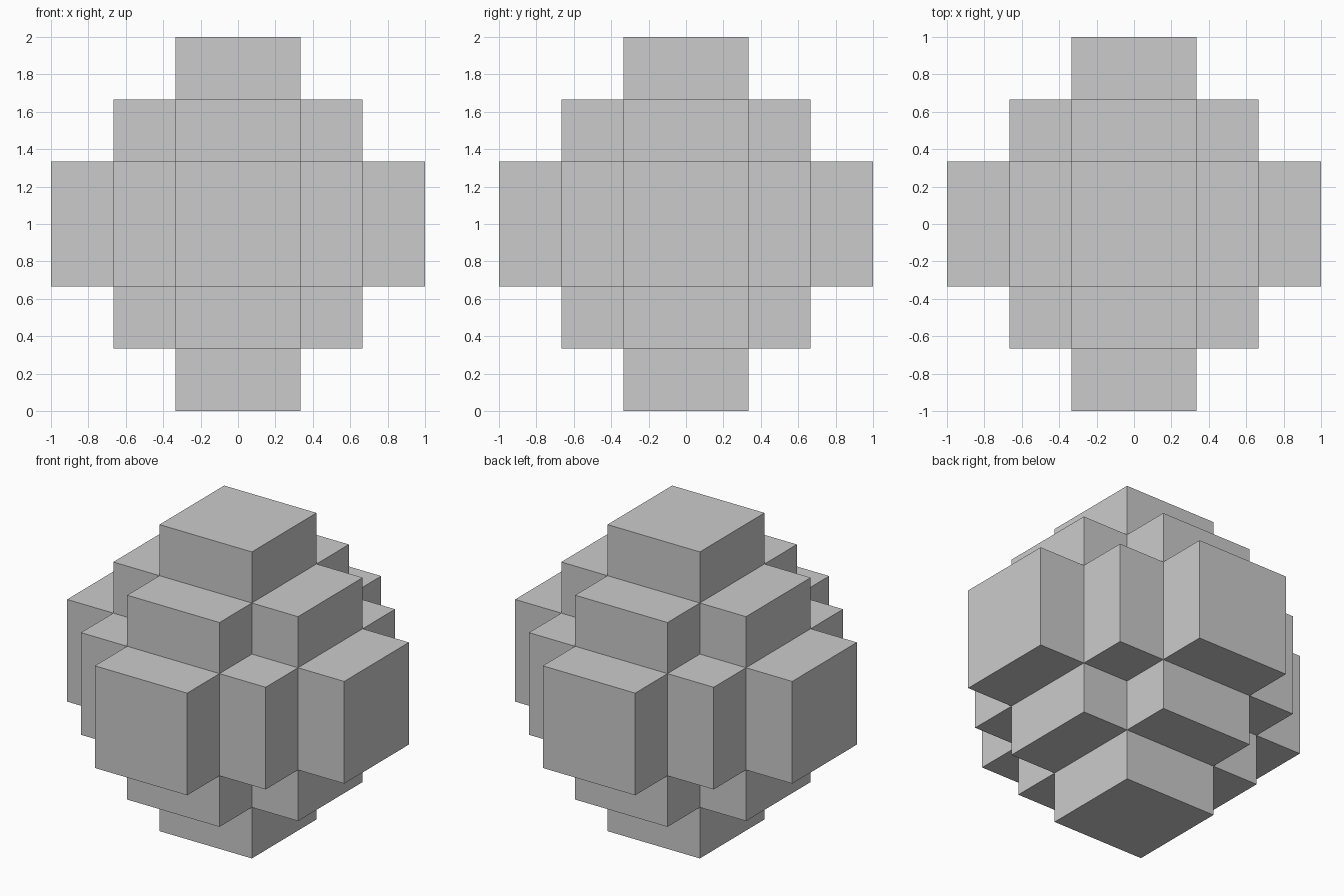
import bpy, bmesh
from itertools import product
from mathutils import Vector

if "Cube" in bpy.data.objects:
    bpy.data.objects.remove(bpy.data.objects["Cube"])

U = 1 / 3  # cell size of the 6 x 6 x 6 stepped grid


def filled(c):
    """Cell is solid when its ring numbers (1..3 from the centre) sum to 5 or less."""
    rings = [i + 1 if i >= 0 else -i for i in c]
    return max(rings) <= 3 and sum(rings) <= 5


# Stepped octahedral block: outer skin of all solid cells
bm = bmesh.new()
for cell in product(range(-3, 3), repeat=3):
    if not filled(cell):
        continue
    for axis, side in product(range(3), (-1, 1)):
        neighbour = list(cell)
        neighbour[axis] += side
        if filled(neighbour):
            continue
        a, b = (axis + 1) % 3, (axis + 2) % 3
        corners = []
        for da, db in ((0, 0), (1, 0), (1, 1), (0, 1)):
            p = Vector(cell)
            p[axis] += side > 0
            p[a] += da
            p[b] += db
            corners.append(bm.verts.new(p * U + Vector((0, 0, 1))))
        bm.faces.new(corners if side > 0 else corners[::-1])

# Weld the cells and merge flat areas into single faces
bmesh.ops.remove_doubles(bm, verts=bm.verts[:], dist=1e-4)
bmesh.ops.dissolve_limit(bm, angle_limit=0.01, verts=bm.verts[:], edges=bm.edges[:])

mesh = bpy.data.meshes.new("stepped_block")
bm.to_mesh(mesh)
bm.free()
bpy.context.collection.objects.link(bpy.data.objects.new("stepped_block", mesh))
